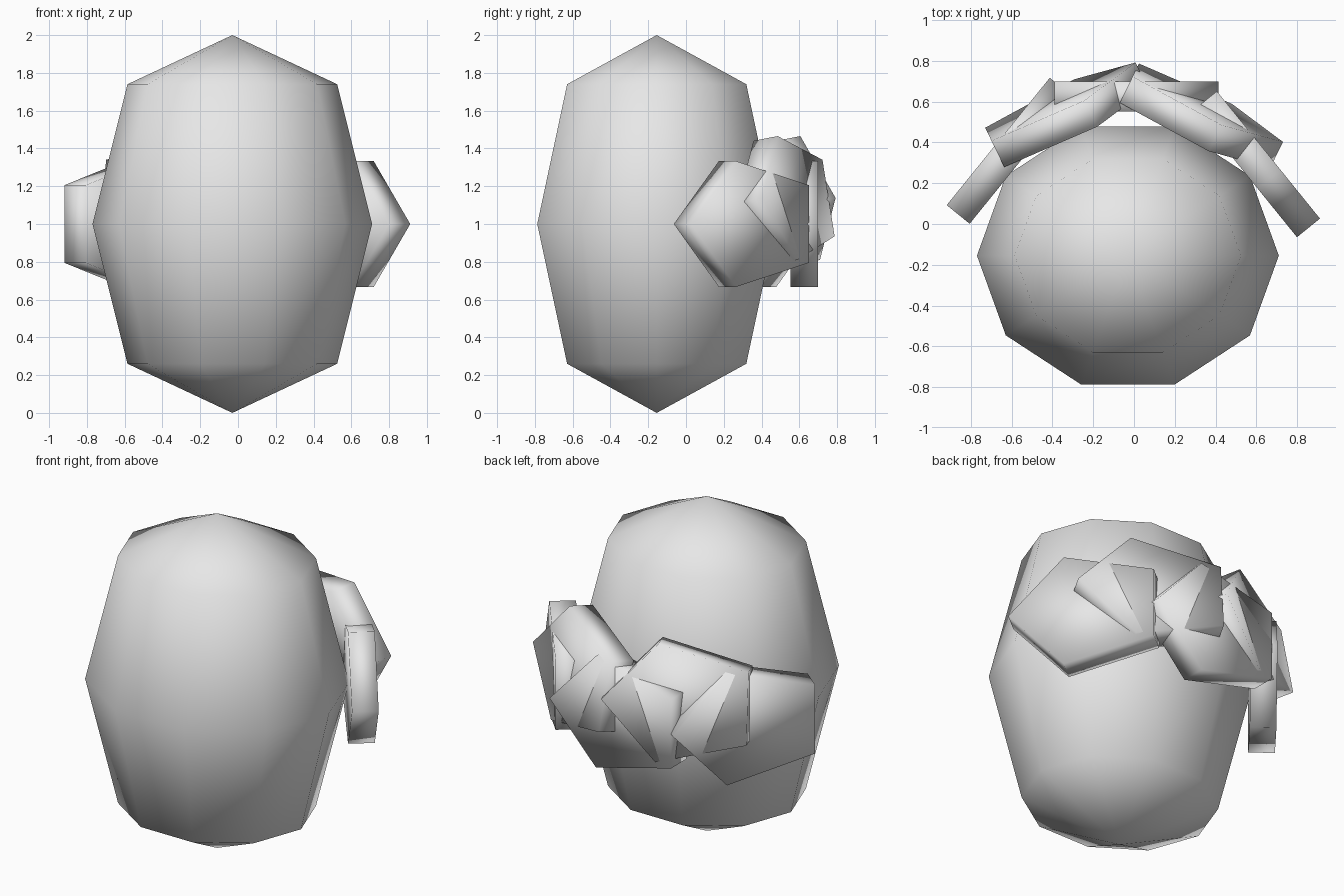
import bpy, bmesh
from math import cos, sin, pi, radians
from mathutils import Matrix

if "Cube" in bpy.data.objects:
    bpy.data.objects.remove(bpy.data.objects["Cube"], do_unlink=True)

grey = bpy.data.materials.new("plain_grey")
grey.use_nodes = True
grey.diffuse_color = (0.8, 0.8, 0.8, 1)
grey.node_tree.nodes["Principled BSDF"].inputs["Base Color"].default_value = (0.8, 0.8, 0.8, 1)


def ring(bm, sides, rx, ry, z):
    return [bm.verts.new((rx * cos(2 * pi * i / sides), ry * sin(2 * pi * i / sides), z))
            for i in range(sides)]


def bridge(bm, low, high):
    n = len(low)
    for i in range(n):
        j = (i + 1) % n
        bm.faces.new((low[i], low[j], high[j], high[i]))


def fan(bm, loop, tip):
    for i in range(len(loop)):
        bm.faces.new((loop[i], loop[(i + 1) % len(loop)], tip))


def finish(bm, name, matrix):
    bmesh.ops.recalc_face_normals(bm, faces=bm.faces)
    for face in bm.faces:
        face.smooth = True
    mesh = bpy.data.meshes.new(name)
    bm.to_mesh(mesh)
    bm.free()
    mesh.materials.append(grey)
    obj = bpy.data.objects.new(name, mesh)
    obj.matrix_world = matrix
    bpy.context.collection.objects.link(obj)


MID_X = -0.03

# Egg-shaped ten-sided body
bm = bmesh.new()
rings = [ring(bm, 10, 0.74 * s, 0.665 * s, z)
         for s, z in ((0.75, -0.74), (1, 0), (0.75, 0.74))]
bridge(bm, rings[0], rings[1])
bridge(bm, rings[1], rings[2])
fan(bm, rings[0], bm.verts.new((0, 0, -1)))
fan(bm, rings[2], bm.verts.new((0, 0, 1)))
finish(bm, "egg_body", Matrix.Translation((MID_X, -0.155, 1)))


# Five-sided plates wrapped round the back; each points towards +x
def plate(name, x, y, z, turn, lean):
    bm = bmesh.new()
    ends = [ring(bm, 5, 0.444, 0.35, h) for h in (-0.0725, 0.0725)]
    bridge(bm, *ends)
    for loop in ends:
        bm.faces.new(loop)
    matrix = (Matrix.Translation((MID_X + x, y, z))
              @ Matrix.Rotation(radians(turn), 4, "Z")
              @ Matrix.Rotation(radians(90 + lean), 4, "X"))
    finish(bm, name, matrix)


plate("back_plate", 0, 0.625, 1, 0, 0)
for side, word in ((1, "left"), (-1, "right")):
    plate(word + "_inner_plate", side * 0.33, 0.533, 1.125, -side * 26, 10)
    plate(word + "_outer_plate", side * 0.606, 0.326, 1, -side * 51, 0)
